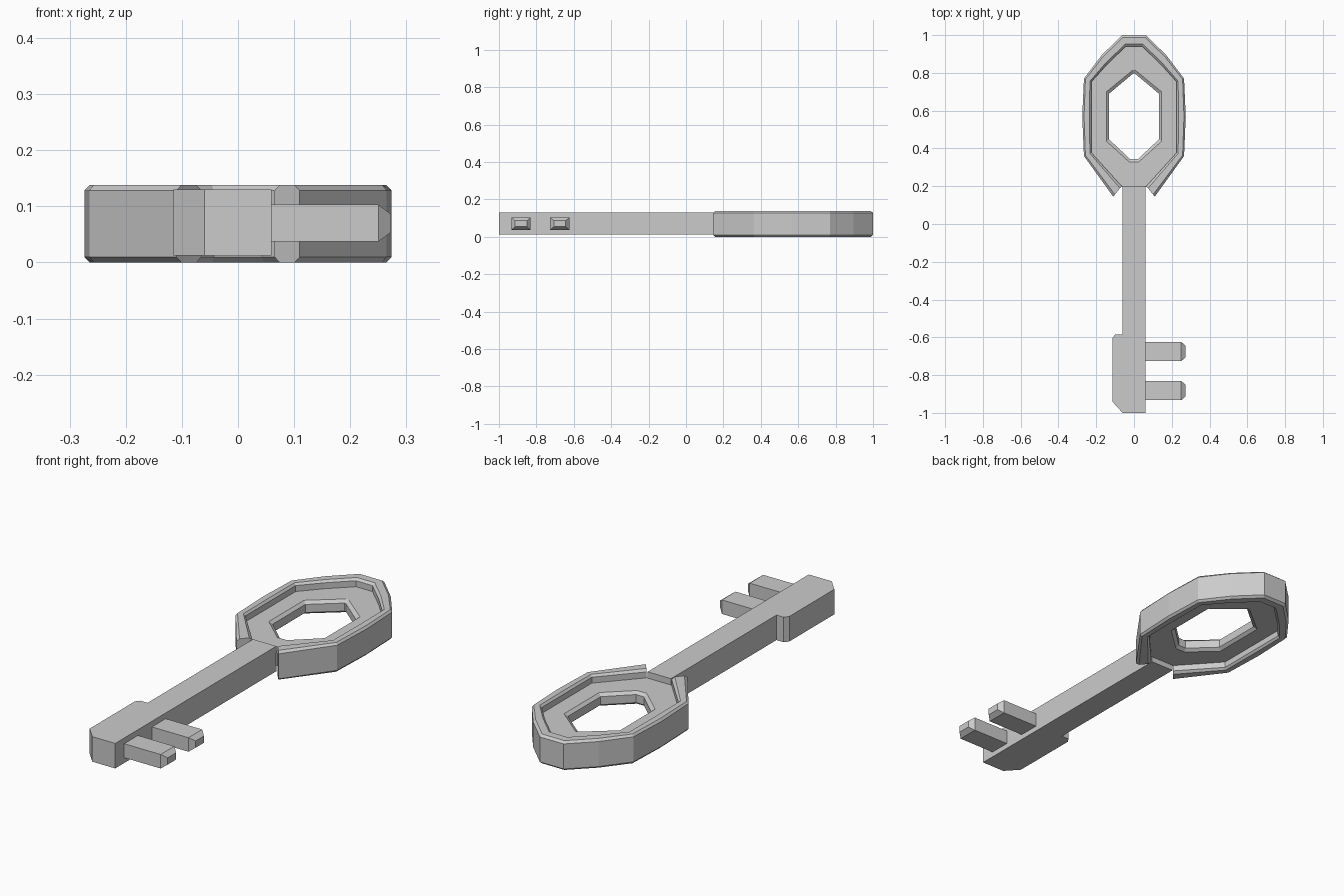
import bpy, bmesh

if "Cube" in bpy.data.objects:
    bpy.data.objects.remove(bpy.data.objects["Cube"])


def loft(name, rings, closed=False):
    """Skin a row of equal-length rings; cap the ends unless closed."""
    bm = bmesh.new()
    rows = [[bm.verts.new(p) for p in ring] for ring in rings]
    n = len(rows[0])
    pairs = list(zip(rows, rows[1:])) + ([(rows[-1], rows[0])] if closed else [])
    for a, b in pairs:
        for i in range(n):
            j = (i + 1) % n
            bm.faces.new((a[i], a[j], b[j], b[i]))
    if not closed:
        bm.faces.new(rows[0])
        bm.faces.new(rows[-1])
    bmesh.ops.recalc_face_normals(bm, faces=bm.faces)
    mesh = bpy.data.meshes.new(name)
    bm.to_mesh(mesh)
    bm.free()
    obj = bpy.data.objects.new(name, mesh)
    bpy.context.collection.objects.link(obj)
    return obj


def mirrored(half):
    """Right-hand points followed by their mirror images, in loop order."""
    return half + [(-x, y) for x, y in reversed(half)]


def at_z(points, z):
    return [(x, y, z) for x, y in points]


# Shaft with the widened bit block at its end
outline = [(0.06, -1), (-0.06, -1), (-0.115, -0.94), (-0.115, -0.605),
           (-0.10, -0.585), (-0.062, -0.585), (-0.062, 0.2), (0.06, 0.2)]
loft("shaft", [at_z(outline, 0.012), at_z(outline, 0.13)])

# Two teeth with tapered tips
for k, y in enumerate((-0.882, -0.675)):
    sections = [(0.05, 0.051, 0.033), (0.25, 0.051, 0.033), (0.273, 0.031, 0.016)]
    loft(f"tooth_{k + 1}", [[(x, y + sy * w, 0.07 + sz * h)
                            for sy, sz in ((-1, -1), (1, -1), (1, 1), (-1, 1))]
                           for x, w, h in sections])

# Handle rim: open chamfered band wrapped around the handle
outer = mirrored([(0.11, 0.145), (0.265, 0.36), (0.274, 0.57), (0.265, 0.77),
                  (0.17, 0.895), (0.062, 1)])
inner = mirrored([(0.065, 0.2), (0.226, 0.378), (0.226, 0.57), (0.226, 0.752),
                  (0.142, 0.845), (0.043, 0.94)])
profile = [(0, 0.01), (0.2, 0), (0.8, 0), (1, 0.01),
           (1, 0.128), (0.8, 0.138), (0.2, 0.138), (0, 0.128)]
loft("handle_rim", [[(ox + (ix - ox) * t, oy + (iy - oy) * t, z) for t, z in profile]
                    for (ox, oy), (ix, iy) in zip(outer, inner)])

# Recessed handle plate with a chamfered six-sided hole
edge = mirrored([(0.062, 0.195), (0.245, 0.37), (0.245, 0.765), (0.05, 0.965)])
chamfer = mirrored([(0.025, 0.328), (0.146, 0.438), (0.146, 0.70), (0.006, 0.815)])
hole = mirrored([(0.02, 0.343), (0.132, 0.448), (0.132, 0.69), (0.004, 0.797)])
loft("handle_plate", [at_z(edge, 0.038), at_z(edge, 0.1), at_z(chamfer, 0.1),
                      at_z(hole, 0.088), at_z(hole, 0.05), at_z(chamfer, 0.038)],
     closed=True)
